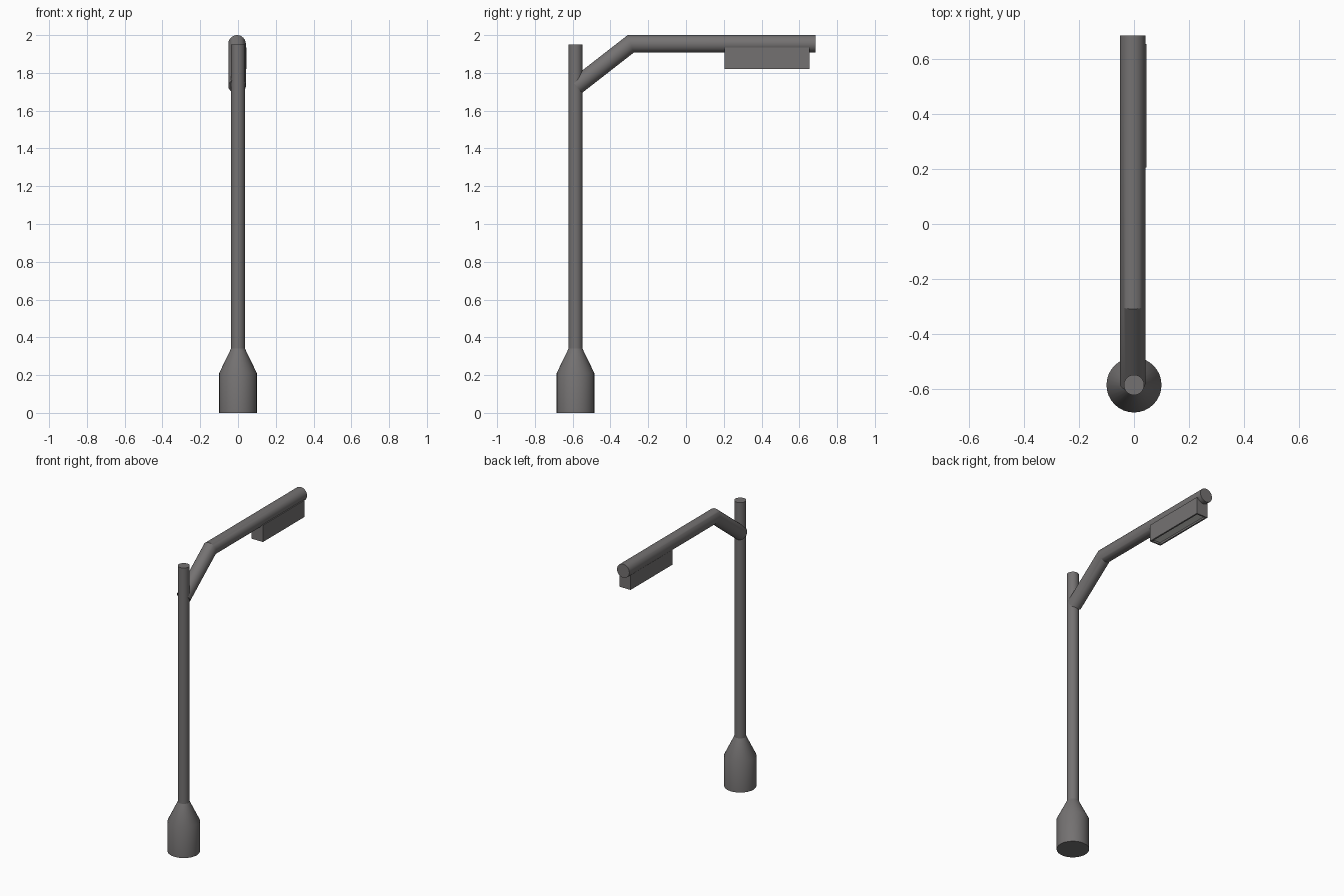
import bpy, bmesh
from math import cos, sin, pi
from mathutils import Vector

cube = bpy.data.objects.get("Cube")
if cube:
    bpy.data.objects.remove(cube)


def material(name, rgb):
    mat = bpy.data.materials.new(name)
    mat.use_nodes = True
    mat.diffuse_color = (*rgb, 1)
    mat.node_tree.nodes["Principled BSDF"].inputs["Base Color"].default_value = (*rgb, 1)
    return mat


metal = material("dark_grey_metal", (0.175, 0.167, 0.167))
glass = material("pale_lamp_glass", (0.7, 0.7, 0.68))

SIDES = 32
POLE_Y = -0.585


def finish(name, bm, materials, smooth=True):
    bmesh.ops.recalc_face_normals(bm, faces=bm.faces)
    mesh = bpy.data.meshes.new(name)
    bm.to_mesh(mesh)
    bm.free()
    for mat in materials:
        mesh.materials.append(mat)
    ob = bpy.data.objects.new(name, mesh)
    bpy.context.collection.objects.link(ob)
    if smooth:
        bpy.ops.object.select_all(action='DESELECT')
        ob.select_set(True)
        bpy.context.view_layer.objects.active = ob
        bpy.ops.object.shade_smooth_by_angle(angle=0.5)


def loft(name, rings):
    """Capped round solid; each ring is (centre, axis u, axis v)."""
    bm = bmesh.new()
    angles = [2 * pi * i / SIDES for i in range(SIDES)]
    loops = [[bm.verts.new(c + u * cos(a) + v * sin(a)) for a in angles]
             for c, u, v in rings]
    for a, b in zip(loops, loops[1:]):
        for i in range(SIDES):
            j = (i + 1) % SIDES
            bm.faces.new((a[i], a[j], b[j], b[i]))
    bm.faces.new(loops[0])
    bm.faces.new(loops[-1])
    finish(name, bm, [metal])


def turned(name, profile):
    """Upright solid on the pole axis from (radius, height) pairs."""
    loft(name, [(Vector((0, POLE_Y, z)), Vector((r, 0, 0)), Vector((0, r, 0)))
                for r, z in profile])


# Flared base and pole
turned("base", [(0.1, 0), (0.1, 0.21), (0.037, 0.34)])
turned("pole", [(0.037, 0.3), (0.037, 1.95)])

# Bent arm with a mitred elbow
R = 0.0465
path = [Vector((-0.005, y, z)) for y, z in [(-0.58, 1.73), (-0.293, 1.9535), (0.685, 1.9535)]]
d1 = (path[1] - path[0]).normalized()
d2 = (path[2] - path[1]).normalized()
mitre = (d1 + d2).normalized()
side = Vector((1, 0, 0))
loft("arm", [(p, side * R, side.cross(d) * (R / d.dot(along)))
             for p, d, along in zip(path, (d1, mitre, d2), (d1, d2, d2))])

# Lamp housing with a recessed pale glass underneath
lo, hi = Vector((-0.04, 0.205, 1.821)), Vector((0.045, 0.655, 1.935))
bm = bmesh.new()
bmesh.ops.create_cube(bm, size=1)
for v in bm.verts:
    v.co = Vector(((lo + hi) / 2)[k] + v.co[k] * (hi - lo)[k] for k in range(3))
bm.normal_update()
under = min(bm.faces, key=lambda f: f.calc_center_median().z)
bmesh.ops.inset_region(bm, faces=[under], thickness=0.015)
bmesh.ops.inset_region(bm, faces=[under], thickness=0.0005)
bmesh.ops.translate(bm, verts=under.verts, vec=(0, 0, 0.012))
under.material_index = 1
finish("lamp_housing", bm, [metal, glass], smooth=False)
